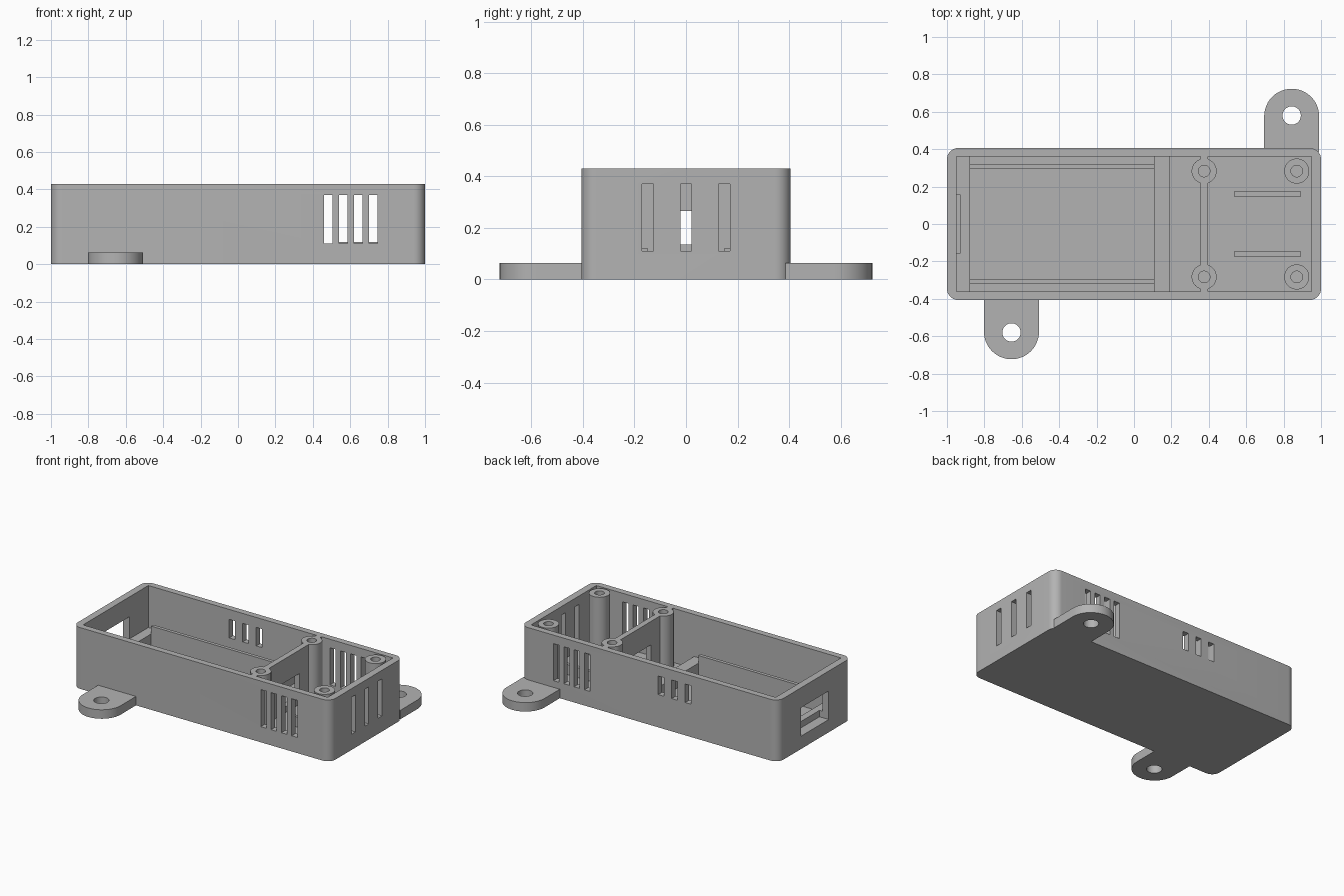
import bpy, bmesh, math

cube = bpy.data.objects.get("Cube")
if cube:
    bpy.data.objects.remove(cube, do_unlink=True)

grey = bpy.data.materials.new("plain grey")
grey.use_nodes = True
grey.diffuse_color = (0.45, 0.45, 0.45, 1)
grey.node_tree.nodes["Principled BSDF"].inputs["Base Color"].default_value = (0.45, 0.45, 0.45, 1)

TOP, FLOOR = 0.43, 0.05
HX, HY = 1.0, 0.406          # outer half sizes
IX, IY = 0.95, 0.362         # inner half sizes
POST_Y, FRONT_POST_X, END_POST_X = 0.283, 0.375, 0.87


def prism(bm, points, z0, z1):
    """Extrude a counter-clockwise outline from z0 to z1."""
    face = bm.faces.new([bm.verts.new((x, y, z0)) for x, y in points])
    geom = bmesh.ops.extrude_face_region(bm, geom=[face])["geom"]
    verts = [g for g in geom if isinstance(g, bmesh.types.BMVert)]
    bmesh.ops.translate(bm, verts=verts, vec=(0, 0, z1 - z0))


def box(bm, x0, x1, y0, y1, z0, z1):
    prism(bm, [(x0, y0), (x1, y0), (x1, y1), (x0, y1)], z0, z1)


def arc(cx, cy, r, a0, a1, n):
    steps = [math.radians(a0 + (a1 - a0) * i / n) for i in range(n + 1)]
    return [(cx + r * math.cos(a), cy + r * math.sin(a)) for a in steps]


def cylinder(bm, x, y, r, z0, z1):
    prism(bm, arc(x, y, r, 0, 360, 40)[:-1], z0, z1)


def make(name, build):
    bm = bmesh.new()
    build(bm)
    bmesh.ops.recalc_face_normals(bm, faces=bm.faces)
    mesh = bpy.data.meshes.new(name)
    bm.to_mesh(mesh)
    bm.free()
    mesh.materials.append(grey)
    obj = bpy.data.objects.new(name, mesh)
    bpy.context.collection.objects.link(obj)
    return obj


def combine(obj, build, operation="DIFFERENCE"):
    """Apply a boolean with a temporary helper shape."""
    helper = make("helper", build)
    helper.hide_render = True
    mod = obj.modifiers.new("cut", "BOOLEAN")
    mod.operation, mod.solver, mod.object = operation, "EXACT", helper
    bpy.context.view_layer.objects.active = obj
    bpy.ops.object.modifier_apply(modifier=mod.name)
    bpy.data.objects.remove(helper, do_unlink=True)


def smooth(obj):
    bpy.ops.object.select_all(action="DESELECT")
    obj.select_set(True)
    bpy.context.view_layer.objects.active = obj
    bpy.ops.object.shade_smooth_by_angle(angle=math.radians(30))


# Case with rounded upright corners
def case_shape(bm):
    r = 0.06
    outline = []
    for i, (sx, sy) in enumerate([(1, 1), (-1, 1), (-1, -1), (1, -1)]):
        outline += arc(sx * (HX - r), sy * (HY - r), r, 90 * i, 90 * i + 90, 10)
    prism(bm, outline, 0, TOP)


def openings(bm):
    # tall vents, front and back
    for i in range(4):
        x = 0.483 + 0.08 * i
        for y in (-0.4, 0.4):
            box(bm, x - 0.022, x + 0.022, y - 0.1, y + 0.1, 0.11, 0.37)
    # short vents, back only
    for x in (-0.09, -0.195, -0.30):
        box(bm, x - 0.022, x + 0.022, 0.3, 0.5, 0.23, 0.36)
    # end vents
    for y in (-0.148, 0, 0.148):
        box(bm, 0.9, 1.1, y - 0.022, y + 0.022, 0.11, 0.37)
    # connector window
    box(bm, -1.1, -0.9, -0.155, 0.155, 0.09, 0.29)


case = make("case", case_shape)
combine(case, lambda bm: box(bm, -IX, IX, -IY, IY, FLOOR, TOP + 0.1))
combine(case, openings)
smooth(case)


# Mounting tabs with screw holes
def tab(name, x, side):
    def shape(bm):
        r, y = 0.147, 0.576
        pts = [(x + r, HY - 0.02)] + arc(x, y, r, 0, 180, 24) + [(x - r, HY - 0.02)]
        pts = [(px, side * py) for px, py in pts]
        prism(bm, pts[::side], 0, 0.063)
    obj = make(name, shape)
    combine(obj, lambda bm: cylinder(bm, x, side * 0.58, 0.049, -0.1, 0.2))
    smooth(obj)


tab("front_tab", -0.655, -1)
tab("back_tab", 0.843, 1)

# Divider wall joined to its two screw posts
divider = make("divider", lambda bm: box(bm, 0.355, 0.395, -IY, IY, FLOOR, TOP))


def post_pair(x, r, z0, z1):
    return lambda bm: [cylinder(bm, x, s * POST_Y, r, z0, z1) for s in (-1, 1)]


combine(divider, post_pair(FRONT_POST_X, 0.067, FLOOR, TOP), "UNION")
combine(divider, post_pair(FRONT_POST_X, 0.031, 0.12, TOP + 0.1))
combine(divider, lambda bm: box(bm, 0.3, 0.45, -0.12, 0.12, 0.09, 0.265))
smooth(divider)

# Screw posts at the vented end
posts = make("end_posts", post_pair(END_POST_X, 0.067, FLOOR, TOP))
combine(posts, post_pair(END_POST_X, 0.031, 0.12, TOP + 0.1))
smooth(posts)

# Cradle: two cross bars and two side rails
make("inner_cross_bar", lambda bm: box(bm, 0.11, 0.19, -IY, IY, FLOOR, 0.135))
outer_bar = make("outer_cross_bar", lambda bm: box(bm, -IX, -0.88, -IY, IY, FLOOR, 0.135))
combine(outer_bar, lambda bm: box(bm, -1, -0.928, -0.155, 0.155, 0.09, 0.3))
for side, label in ((-1, "front"), (1, "back")):
    y = side * 0.305
    make(label + "_rail", lambda bm: box(bm, -0.88, 0.11, y - 0.012, y + 0.012, FLOOR, 0.19))
    # Low ribs between the end posts
    w = side * 0.161
    make(label + "_rib", lambda bm: box(bm, 0.535, 0.893, w - 0.013, w + 0.013, FLOOR, 0.12))
